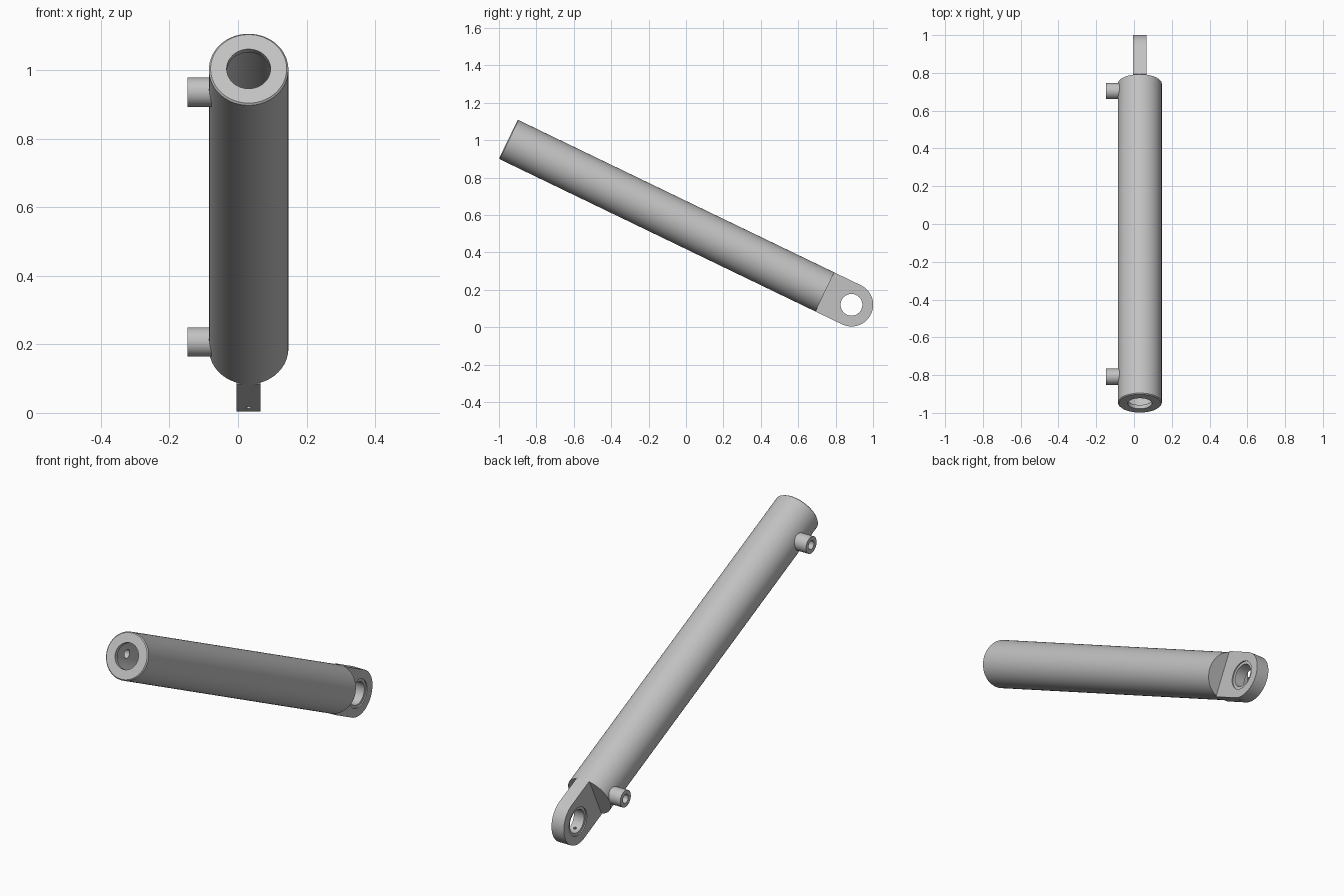
import bpy, bmesh, math
from mathutils import Matrix, Vector

if "Cube" in bpy.data.objects:
    bpy.data.objects.remove(bpy.data.objects["Cube"])

steel = bpy.data.materials.new("light grey steel")
steel.use_nodes = True
steel.diffuse_color = (0.54, 0.54, 0.54, 1)
steel.node_tree.nodes["Principled BSDF"].inputs["Base Color"].default_value = steel.diffuse_color

# Working frame: local y runs down the cylinder axis from the open end
TILT = math.radians(25.75)
FRAME = Matrix.Translation((0.031, -0.95, 1.0045)) @ Matrix.Rotation(-TILT, 4, 'X')
R = 0.116            # barrel radius
BORE = 0.098         # inner radius
BODY_END = 1.879
EYE = 2.037          # position of the eye centre along the axis
PLATE = 0.035        # half thickness of the eye plate
PORTS = {"front": 0.157, "rear": 1.836}


def finish(name, bm):
    bmesh.ops.remove_doubles(bm, verts=bm.verts, dist=1e-5)
    bmesh.ops.recalc_face_normals(bm, faces=bm.faces)
    mesh = bpy.data.meshes.new(name)
    bm.to_mesh(mesh)
    bm.free()
    mesh.materials.append(steel)
    ob = bpy.data.objects.new(name, mesh)
    bpy.context.collection.objects.link(ob)
    ob.matrix_world = FRAME
    return ob


def lathe(name, profile, axis, centre=(0, 0, 0), closed=False, steps=96):
    """Revolve (radius, distance) points about an axis direction."""
    bm = bmesh.new()
    axis = Vector(axis)
    side = axis.orthogonal().normalized()
    vs = [bm.verts.new(Vector(centre) + side * r + axis * d) for r, d in profile]
    es = [bm.edges.new(pair) for pair in zip(vs, vs[1:])]
    if closed:
        es.append(bm.edges.new((vs[-1], vs[0])))
    bmesh.ops.spin(bm, geom=vs + es, cent=centre, axis=axis,
                   angle=math.tau, steps=steps)
    return finish(name, bm)


def rod(r, a, b, axis, centre, steps=48):
    return lathe("cutter", [(0, a), (r, a), (r, b), (0, b)], axis, centre, steps=steps)


def activate(ob):
    bpy.ops.object.select_all(action='DESELECT')
    ob.select_set(True)
    bpy.context.view_layer.objects.active = ob


def cut(ob, cutter):
    mod = ob.modifiers.new("cut", 'BOOLEAN')
    mod.operation, mod.solver, mod.object = 'DIFFERENCE', 'EXACT', cutter
    activate(ob)
    bpy.ops.object.modifier_apply(modifier=mod.name)
    bpy.data.objects.remove(cutter)


# Hollow barrel with a narrower mouth and chamfered front rim
barrel = lathe("barrel", [(0, 1.86), (BORE, 1.86), (BORE, 0.022), (0.064, 0.022),
                          (0.064, 0), (R - 0.005, 0), (R, 0.005),
                          (R, BODY_END), (0, BODY_END)], (0, 1, 0))
parts = [barrel]

# Side ports with bores through the barrel wall
for label, s in PORTS.items():
    cut(barrel, rod(0.022, 0.088, 0.14, (-1, 0, 0), (0, s, 0)))
    parts.append(lathe(label + "_port",
                       [(0.022, 0.1), (0.043, 0.1), (0.043, 0.179), (0.022, 0.179)],
                       (-1, 0, 0), (0, s, 0), closed=True, steps=48))

# Mounting eye: flat plate with a rounded end
bm = bmesh.new()
outline = [(BODY_END, -R)]
for i in range(49):
    a = -math.pi / 2 + math.pi * i / 48
    outline.append((EYE + R * math.cos(a), R * math.sin(a)))
outline.append((BODY_END, R))
face = bm.faces.new([bm.verts.new((-PLATE, y, z)) for y, z in outline])
ext = bmesh.ops.extrude_face_region(bm, geom=[face])
bmesh.ops.translate(bm, vec=(2 * PLATE, 0, 0),
                    verts=[g for g in ext["geom"] if isinstance(g, bmesh.types.BMVert)])
eye = finish("mounting_eye", bm)
cut(eye, rod(0.072, -0.1, 0.1, (1, 0, 0), (0, EYE, 0), 64))

# Bushing slightly recessed in the eye
bushing = lathe("eye_bushing", [(0.058, -0.029), (0.072, -0.029),
                                (0.072, 0.029), (0.058, 0.029)],
                (1, 0, 0), (0, EYE, 0), closed=True, steps=64)

# Grease hole through the underside of the eye
for ob in (eye, bushing):
    cut(ob, rod(0.007, 0.04, 0.14, (0, 0, -1), (0, EYE, 0), 24))
parts += [eye, bushing]

for ob in parts:
    activate(ob)
    bpy.ops.object.shade_smooth_by_angle(angle=math.radians(30))
